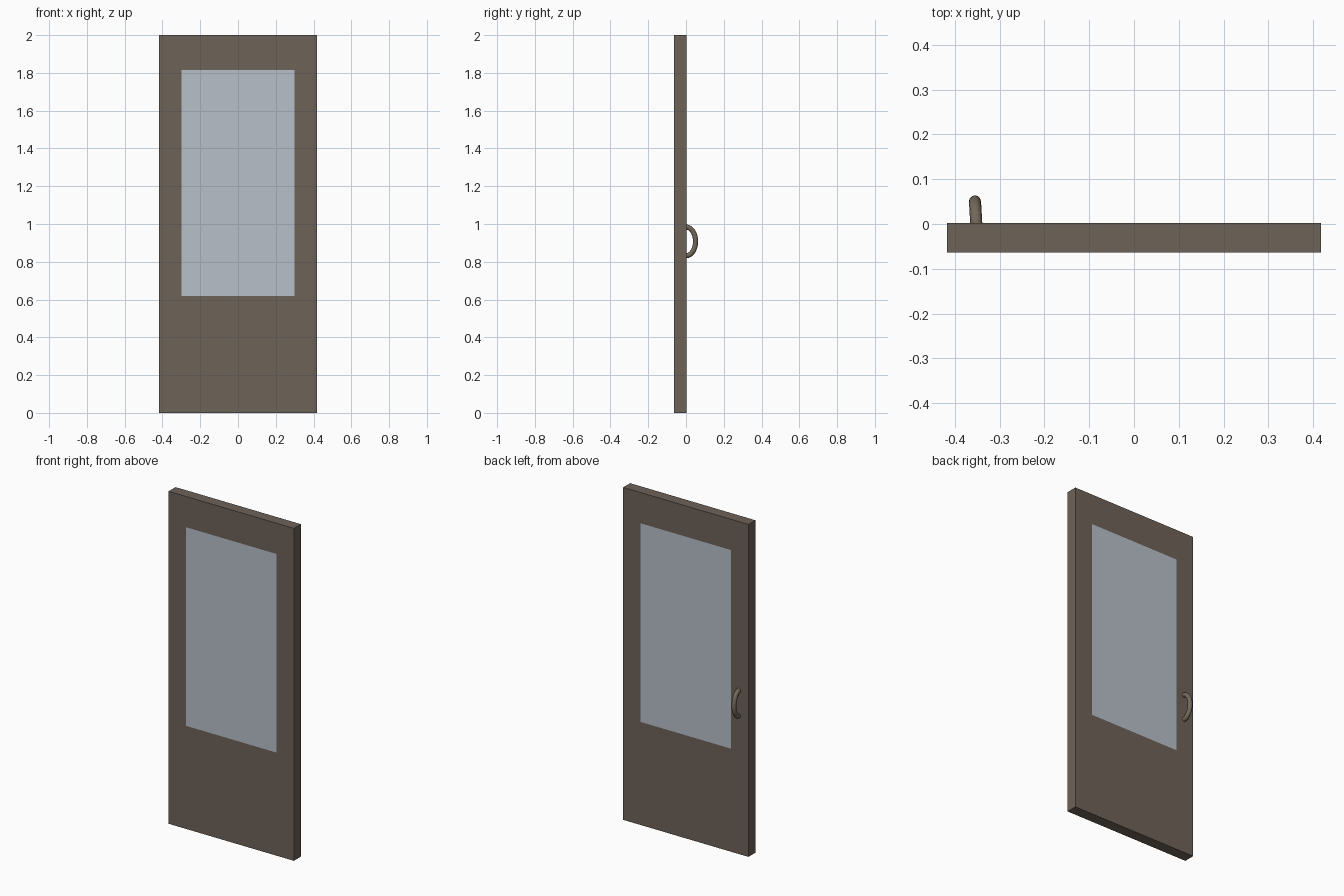
import bpy, bmesh, math

if "Cube" in bpy.data.objects:
    bpy.data.objects.remove(bpy.data.objects["Cube"])

FRONT, BACK = -0.064, 0.002


def paint(obj, name, color):
    mat = bpy.data.materials.new(name)
    mat.diffuse_color = (*color, 1)
    mat.use_nodes = True
    mat.node_tree.nodes["Principled BSDF"].inputs["Base Color"].default_value = mat.diffuse_color
    obj.data.materials.append(mat)


def mesh_object(name, bm):
    bmesh.ops.recalc_face_normals(bm, faces=bm.faces)
    mesh = bpy.data.meshes.new(name)
    bm.to_mesh(mesh)
    bm.free()
    obj = bpy.data.objects.new(name, mesh)
    bpy.context.collection.objects.link(obj)
    return obj


def rect(bm, x, z0, z1, y):
    return [bm.verts.new((px, y, pz)) for px, pz in ((-x, z0), (x, z0), (x, z1), (-x, z1))]


# Door frame: rectangular slab with a window opening
bm = bmesh.new()
of, ob = rect(bm, 0.417, 0, 2, FRONT), rect(bm, 0.417, 0, 2, BACK)
nf, nb = rect(bm, 0.30, 0.62, 1.815, FRONT), rect(bm, 0.30, 0.62, 1.815, BACK)
for i in range(4):
    j = (i + 1) % 4
    for a, b in ((of, nf), (nf, nb), (nb, ob), (ob, of)):
        bm.faces.new((a[i], a[j], b[j], b[i]))
paint(mesh_object("door_frame", bm), "brown_paint", (0.155, 0.122, 0.098))

# Glass pane, flush with both faces of the frame
bm = bmesh.new()
f, b = rect(bm, 0.30, 0.62, 1.815, FRONT), rect(bm, 0.30, 0.62, 1.815, BACK)
bm.faces.new(f)
bm.faces.new(b)
for i in range(4):
    j = (i + 1) % 4
    bm.faces.new((f[i], f[j], b[j], b[i]))
paint(mesh_object("glass_pane", bm), "glass", (0.48, 0.53, 0.59))

# Pull handle: half-oval tube, leaning slightly sideways
curve = bpy.data.curves.new("pull_handle", "CURVE")
curve.dimensions = "3D"
curve.bevel_depth = 0.0135
curve.bevel_resolution = 4
curve.use_fill_caps = True
spline = curve.splines.new("POLY")
steps = 24
spline.points.add(steps)
for i, p in enumerate(spline.points):
    a = math.pi * (i / steps - 0.5)
    out = math.cos(a)
    p.co = (-0.352 - 0.003 * out, 0.0005 + 0.05 * out, 0.908 + 0.076 * math.sin(a), 1)
spline.use_smooth = True
handle = bpy.data.objects.new("pull_handle", curve)
bpy.context.collection.objects.link(handle)
paint(handle, "bronze", (0.17, 0.14, 0.10))
